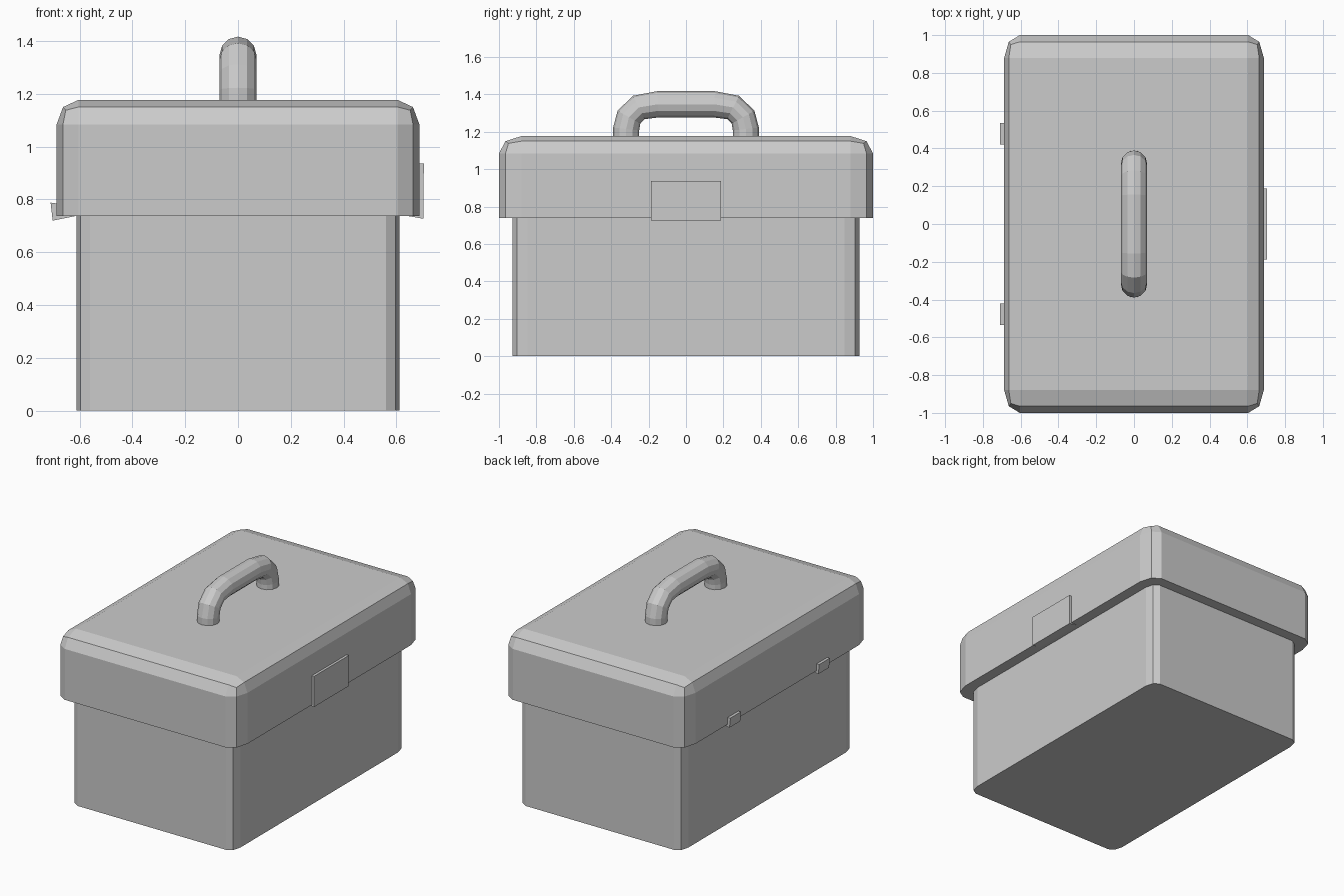
import bpy, bmesh

if "Cube" in bpy.data.objects:
    bpy.data.objects.remove(bpy.data.objects["Cube"])


def finish(name, bm):
    bmesh.ops.recalc_face_normals(bm, faces=bm.faces)
    mesh = bpy.data.meshes.new(name)
    bm.to_mesh(mesh)
    bm.free()
    obj = bpy.data.objects.new(name, mesh)
    bpy.context.collection.objects.link(obj)
    return obj


def rounded_box(name, half_x, half_y, z0, z1, scale_z, bevel, round_top):
    """Square box bevelled in two steps, then stretched to its footprint."""
    bm = bmesh.new()
    bmesh.ops.create_cube(bm, size=2)
    h = (z1 - z0) / scale_z
    for v in bm.verts:
        v.co.z = h if v.co.z > 0 else 0
    edges = []
    for e in bm.edges:
        a, b = (v.co.z for v in e.verts)
        if abs(a - b) > 1e-4 or (round_top and min(a, b) > 1e-4):
            edges.append(e)
    bmesh.ops.bevel(bm, geom=edges, offset=bevel, offset_type='OFFSET',
                    segments=2, profile=0.5, affect='EDGES')
    for v in bm.verts:
        v.co = (v.co.x * half_x, v.co.y * half_y, z0 + v.co.z * scale_z)
    return finish(name, bm)


def side_plate(name, profile, y0, y1):
    """Extrude an (x, z) profile along y."""
    bm = bmesh.new()
    face = bm.faces.new([bm.verts.new((x, y0, z)) for x, z in profile])
    ext = bmesh.ops.extrude_face_region(bm, geom=[face])["geom"]
    bmesh.ops.translate(bm, vec=(0, y1 - y0, 0),
                        verts=[g for g in ext if isinstance(g, bmesh.types.BMVert)])
    return finish(name, bm)


# Box body and overhanging lid
rounded_box("body", 0.612, 0.927, 0.0, 0.738, 1.0, 0.085, False)
rounded_box("lid", 0.687, 1.0, 0.738, 1.177, 0.77, 0.12, True)

# Front latch on the right side, hooking under the lid rim
side_plate("latch", [(0.67, 0.937), (0.704, 0.937), (0.702, 0.727), (0.615, 0.742)],
           -0.187, 0.187)

# Pair of hinges on the left side
for name, s in (("hinge_back", 1), ("hinge_front", -1)):
    side_plate(name, [(-0.67, 0.782), (-0.71, 0.788), (-0.702, 0.72), (-0.61, 0.738)],
               s * 0.42, s * 0.535)

# Carry handle: round tube bent over the lid
half = [(0.32, 1.165), (0.32, 1.215), (0.305, 1.278), (0.252, 1.33), (0.15, 1.347)]
path = half + [(-y, z) for y, z in reversed(half)]
curve = bpy.data.curves.new("handle", 'CURVE')
curve.dimensions = '3D'
curve.bevel_depth = 0.07
curve.bevel_resolution = 4
curve.use_fill_caps = True
spline = curve.splines.new('POLY')
spline.points.add(len(path) - 1)
for p, (y, z) in zip(spline.points, path):
    p.co = (0, y, z, 1)
spline.use_smooth = False
handle = bpy.data.objects.new("handle", curve)
bpy.context.collection.objects.link(handle)
